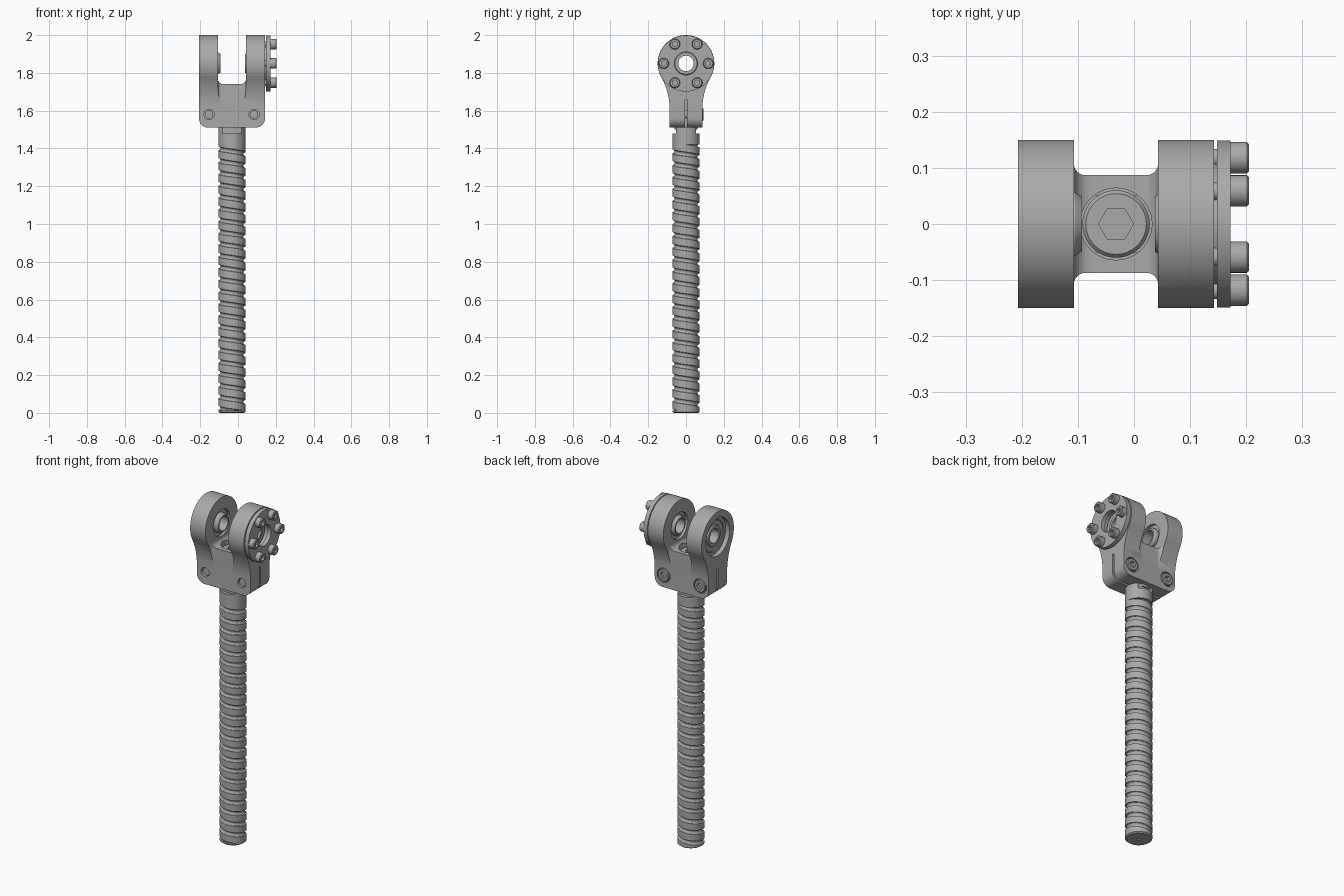
import bpy, bmesh, math
from mathutils import Matrix, Vector

if "Cube" in bpy.data.objects:
    bpy.data.objects.remove(bpy.data.objects["Cube"])

STEEL = bpy.data.materials.new("steel_grey")
STEEL.use_nodes = True
GREY = (0.4, 0.4, 0.4, 1)
STEEL.diffuse_color = GREY
STEEL.node_tree.nodes["Principled BSDF"].inputs["Base Color"].default_value = GREY

CX = -0.032          # axis of the screw
PIVOT_Z = 1.85       # height of the bearing axis
TO_X = Matrix.Rotation(math.pi / 2, 4, 'Y')
TO_Y = Matrix.Rotation(-math.pi / 2, 4, 'X')


def finish(name, bm):
    bmesh.ops.remove_doubles(bm, verts=bm.verts, dist=1e-5)
    bmesh.ops.recalc_face_normals(bm, faces=bm.faces)
    mesh = bpy.data.meshes.new(name)
    bm.to_mesh(mesh)
    bm.free()
    mesh.materials.append(STEEL)
    ob = bpy.data.objects.new(name, mesh)
    bpy.context.collection.objects.link(ob)
    return ob


def arc(cu, cv, r, a0, a1, n=8):
    angles = [math.radians(a0 + (a1 - a0) * i / n) for i in range(n + 1)]
    return [(cu + r * math.cos(a), cv + r * math.sin(a)) for a in angles]


def prism(name, pts, axis, lo, hi):
    """Extrude a 2D outline along one axis."""
    place = {'X': lambda u, v, d: (d, u, v),
             'Y': lambda u, v, d: (u, d, v),
             'Z': lambda u, v, d: (u, v, d)}[axis]
    bm = bmesh.new()
    ends = [[bm.verts.new(place(u, v, d)) for u, v in pts] for d in (lo, hi)]
    for end in ends:
        bm.faces.new(end)
    n = len(pts)
    for i in range(n):
        j = (i + 1) % n
        bm.faces.new((ends[0][i], ends[0][j], ends[1][j], ends[1][i]))
    return finish(name, bm)


def box(name, x, y, z):
    return prism(name, [(x[0], y[0]), (x[1], y[0]), (x[1], y[1]), (x[0], y[1])], 'Z', *z)


def lathe(name, profile, matrix=Matrix(), closed=False, seg=48):
    """Spin (radius, height) points round z, then place the result."""
    bm = bmesh.new()
    pts = profile + profile[:1] if closed else profile
    verts = [bm.verts.new((r, 0, h)) for r, h in pts]
    edges = [bm.edges.new(pair) for pair in zip(verts, verts[1:])]
    bmesh.ops.spin(bm, geom=verts + edges, axis=(0, 0, 1), cent=(0, 0, 0),
                   angle=2 * math.pi, steps=seg)
    bmesh.ops.transform(bm, matrix=matrix, verts=bm.verts)
    return finish(name, bm)


def rod(name, r, lo, hi, matrix=Matrix(), seg=48):
    return lathe(name, [(0, lo), (r, lo), (r, hi), (0, hi)], matrix, seg=seg)


def cut(ob, *cutters, operation='DIFFERENCE'):
    for c in cutters:
        c.hide_render = True
        mod = ob.modifiers.new("cut", 'BOOLEAN')
        mod.operation, mod.solver, mod.object = operation, 'EXACT', c
    bpy.context.view_layer.update()
    mesh = bpy.data.meshes.new_from_object(
        ob.evaluated_get(bpy.context.evaluated_depsgraph_get()))
    ob.modifiers.clear()
    ob.data = mesh
    for c in cutters:
        bpy.data.objects.remove(c)


def at(x, y, z):
    return Matrix.Translation(Vector((x, y, z)))


def socket_bolt(name, matrix, r, head, shank_r, shank, hexagon):
    """Cap screw whose head rises from height 0 along local z."""
    ob = lathe(name, [(0, -shank), (shank_r, -shank), (shank_r, 0), (r, 0),
                      (r, head - 0.004), (r - 0.004, head), (0, head)], matrix, seg=32)
    cut(ob, rod("socket_cutter", hexagon, head * 0.35, head + 0.02, matrix, 6))
    return ob


# Threaded screw: one groove profile swept down a helix, trimmed at both ends
def threaded_screw(radius, pitch, z_lo, z_hi, steps=40):
    groove, depth = 0.012, 0.011
    section = [(0, radius), (pitch - 2 * groove, radius)]
    for i in range(1, 7):
        a = math.pi * i / 6
        section.append((pitch - groove - groove * math.cos(a), radius - depth * math.sin(a)))
    bm = bmesh.new()
    turns = math.ceil((z_hi - z_lo) / pitch) + 1
    last = None
    for i in range(turns * steps + 1):
        a = 2 * math.pi * i / steps
        row = []
        for offset, r in section:
            z = z_hi + pitch - pitch * i / steps - offset
            row.append(bm.verts.new((CX + r * math.cos(a), r * math.sin(a),
                                     min(z_hi, max(z_lo, z)))))
        if last:
            for k in range(len(section) - 1):
                quad = (last[k], last[k + 1], row[k + 1], row[k])
                if max(v.co.z for v in quad) - min(v.co.z for v in quad) > 1e-6:
                    bm.faces.new(quad)
        last = row
    bmesh.ops.delete(bm, geom=[v for v in bm.verts if not v.link_faces], context='VERTS')
    return finish("screw_thread", bm)


threaded_screw(0.072, 0.0625, 0.012, 1.42)
lathe("screw_end", [(0, 0.02), (0.009, 0), (0.064, 0), (0.072, 0.006), (0.072, 0.012),
                    (0.06, 0.012), (0.06, 0.03)], at(CX, 0, 0))

# Smooth collar with two wrench flats, and the pin that sits in the clamp
collar = lathe("screw_collar", [(0, 1.42), (0.072, 1.42), (0.072, 1.511), (0, 1.511)], at(CX, 0, 0))
cut(collar, *[box("flat_cutter", (-0.2, 0.2), sorted((s * 0.052, s * 0.2)), (1.48, 1.6))
              for s in (-1, 1)])
pin = lathe("screw_pin", [(0, 1.5), (0.06, 1.5), (0.06, 1.715), (0.054, 1.722), (0, 1.722)],
            at(CX, 0, 0))
cut(pin, rod("socket_cutter", 0.031, 1.69, 1.8, at(CX, 0, 0), 6))

# Clevis fork: head-and-neck outline through its whole width
HALF, NECK_Z, HEAD_R = 0.087, 1.61, 0.15
rise = PIVOT_Z - NECK_Z
fillet = (rise ** 2 + HALF ** 2 - HEAD_R ** 2) / (2 * (HEAD_R - HALF))
tilt = math.degrees(math.atan2(rise, HALF + fillet))
side = [(HALF, 1.51)] + arc(HALF + fillet, NECK_Z, fillet, 180, 180 - tilt, 12)
outline = side + arc(0, PIVOT_Z, HEAD_R, -tilt, 180 + tilt, 56)[1:-1]
outline += [(-y, z) for y, z in reversed(side)]
fork = prism("clevis_fork", outline, 'X', -0.207, 0.143)
rounded = arc(-0.157, 1.56, 0.05, 180, 270) + arc(0.093, 1.56, 0.05, 270, 360)
cut(fork, prism("corner_shape", rounded + [(0.143, 2.1), (-0.207, 2.1)], 'Y', -0.3, 0.3),
    operation='INTERSECT')

# Space between the arms, and the narrow waist under it
L, R = -0.107, 0.043
channel = arc(L + 0.03, 1.77, 0.03, 180, 270) + arc(R - 0.03, 1.77, 0.03, 270, 360)
cutters = [prism("channel_cutter", channel + [(R, 2.1), (L, 2.1)], 'Y', -0.3, 0.3)]
waist = arc(L + 0.02, 0.1072, 0.02, 180, 270) + arc(R - 0.02, 0.1072, 0.02, 270, 360)
waist += [(R, 0.3), (L, 0.3)]
for s in (-1, 1):
    cutters.append(prism("waist_cutter", [(x, s * y) for x, y in waist], 'Z', NECK_Z, 2.2))
cut(fork, *cutters)

# Pin hole, clamp slot, bearing bores and clamp bolt holes
BOLT_X = (-0.153, 0.085)
cut(fork, rod("pin_hole", 0.064, 1.4, 1.9, at(CX, 0, 0)),
    box("slot_cutter", (-0.4, 0.4), (-0.006, 0.006), (1.4, 1.66)),
    rod("bearing_hole", 0.078, -0.4, 0.4, at(0, 0, PIVOT_Z) @ TO_X))
cut(fork, rod("left_bore", 0.11, 0.11, 0.3, at(CX, 0, PIVOT_Z) @ TO_X),
    rod("right_bore", 0.11, -0.3, -0.11, at(CX, 0, PIVOT_Z) @ TO_X),
    *[rod("bolt_hole", 0.027, -0.3, 0.3, at(x, 0, 1.58) @ TO_Y, 32) for x in BOLT_X],
    *[rod("bolt_counterbore", 0.042, 0.062, 0.3, at(x, 0, 1.58) @ TO_Y, 32) for x in BOLT_X])

# Bearings: outer race, recessed shield and a sleeve reaching into the gap
for name, s, reach in (("right_bearing", -1, 0.061), ("left_bearing", 1, 0.069)):
    profile = [(0.041, reach), (0.049, reach), (0.057, reach + 0.012), (0.057, 0.09),
               (0.08, 0.09), (0.08, 0.111), (0.109, 0.111), (0.109, 0.15), (0.092, 0.15),
               (0.088, 0.146), (0.062, 0.146), (0.058, 0.153), (0.041, 0.153)]
    lathe(name, [(r, s * h) for r, h in profile], at(CX, 0, PIVOT_Z) @ TO_X, closed=True)

# Retaining plate on a thin spacer, held by a ring of cap screws
hub = at(0, 0, PIVOT_Z) @ TO_X
lathe("plate_spacer", [(0.07, 0.125), (0.108, 0.125), (0.108, 0.15), (0.07, 0.15)], hub, True)
lathe("retaining_plate", [(0.061, 0.148), (0.149, 0.148), (0.149, 0.172), (0.061, 0.172)],
      hub, True, 64)
for i in range(6):
    a = math.pi / 3 * i
    place = at(0.172, 0.118 * math.cos(a), PIVOT_Z + 0.118 * math.sin(a)) @ TO_X
    socket_bolt(f"plate_bolt_{i + 1}", place, 0.028, 0.033, 0.016, 0.04, 0.015)

# Clamp bolts across the slot
for i, x in enumerate(BOLT_X):
    socket_bolt(f"clamp_bolt_{i + 1}", at(x, 0.062, 1.58) @ TO_Y, 0.036, 0.03, 0.022, 0.14, 0.02)

for ob in bpy.context.view_layer.objects:
    ob.select_set(ob.type == 'MESH')
bpy.context.view_layer.objects.active = fork
bpy.ops.object.shade_smooth_by_angle(angle=math.radians(30))
